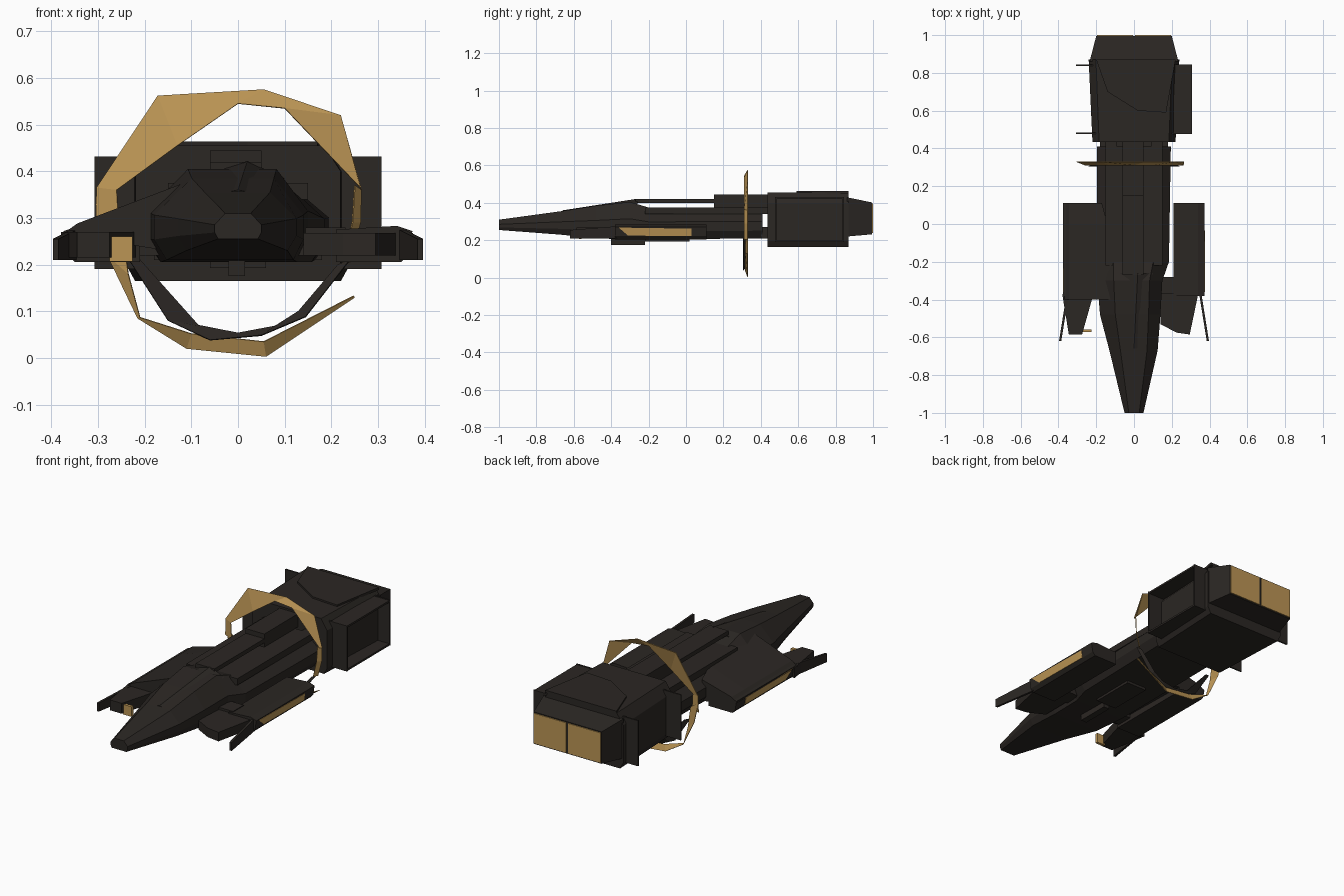
import bpy, bmesh

if "Cube" in bpy.data.objects:
    bpy.data.objects.remove(bpy.data.objects["Cube"])


def material(name, rgb):
    m = bpy.data.materials.new(name)
    m.diffuse_color = (*rgb, 1)
    m.use_nodes = True
    m.node_tree.nodes["Principled BSDF"].inputs["Base Color"].default_value = m.diffuse_color
    return m


DARK = material("dark_metal", (0.024, 0.02, 0.017))
GOLD = material("gold_metal", (0.5, 0.3, 0.09))


def finish(name, bm, mat):
    bmesh.ops.recalc_face_normals(bm, faces=bm.faces)
    me = bpy.data.meshes.new(name)
    bm.to_mesh(me)
    bm.free()
    me.materials.append(mat)
    ob = bpy.data.objects.new(name, me)
    bpy.context.collection.objects.link(ob)
    return ob


def loft(name, rings, mat=DARK):
    """Closed, capped skin through rings of 3D points."""
    bm = bmesh.new()
    vs = [[bm.verts.new(p) for p in r] for r in rings]
    n = len(rings[0])
    for a, b in zip(vs, vs[1:]):
        for i in range(n):
            j = (i + 1) % n
            bm.faces.new((a[i], a[j], b[j], b[i]))
    bm.faces.new(vs[0])
    bm.faces.new(vs[-1])
    return finish(name, bm, mat)


def box(name, x0, x1, y0, y1, z0, z1, mat=DARK):
    ring = [(x0, z0), (x1, z0), (x1, z1), (x0, z1)]
    return loft(name, [[(x, y, z) for x, z in ring] for y in (y0, y1)], mat)


def slab(name, outline, z0, z1, mat=DARK):
    """Plan outline (x, y) extruded in z."""
    return loft(name, [[(x, y, z) for x, y in outline] for z in (z0, z1)], mat)


def band(name, outer, inner, y_out, y_in, mat):
    """Slanted strip between two (x, z) paths."""
    bm = bmesh.new()
    a = [bm.verts.new((x, y_out, z)) for x, z in outer]
    b = [bm.verts.new((x, y_in, z)) for x, z in inner]
    for i in range(len(a) - 1):
        bm.faces.new((a[i], a[i + 1], b[i + 1], b[i]))
    ob = finish(name, bm, mat)
    mod = ob.modifiers.new("thickness", "SOLIDIFY")
    mod.thickness = 0.003
    mod.offset = 0


# Main hull: eight-sided sections (y, left and right half width, bottom, top)
hull = []
for y, wl, wr, zb, zt in [(-1, .05, .05, .255, .31), (-.67, .13, .125, .23, .355),
                          (-.48, .18, .14, .21, .385), (-.3, .195, .15, .205, .405),
                          (-.2, .195, .185, .205, .375), (.41, .195, .195, .21, .375)]:
    h = zt - zb
    half = [(.85, zb), (1, zb + h * .25), (1, zb + h * .55), (.55, zt)]
    ring = [(f * wr, z) for f, z in half] + [(-f * wl, z) for f, z in reversed(half)]
    hull.append([(x, y, z) for x, z in ring])
loft("main_hull", hull)
box("neck", -.18, .18, .40, .45, .21, .27)

# Dorsal spine, cockpit ridge and deck rails
box("dorsal_spine", -.06, .05, -.27, .16, .398, .42)
box("dorsal_box", -.06, .05, .15, .45, .375, .445)
loft("cockpit_ridge", [[(-.05, -.66, .35), (.05, -.66, .35), (0, -.66, .36)],
                       [(-.1, -.26, .385), (.1, -.26, .385), (.02, -.26, .422)]])
for s in (-1, 1):
    x0, x1 = sorted((s * .09, s * .15))
    box("deck_rail", x0, x1, -.22, .44, .34, .375)
box("belly_keel", -.02, .015, -.40, -.22, .175, .22)
box("belly_plate", -.06, .06, -.22, .02, .193, .22)

# Engine block with chamfered corners and tapered front
block = []
for y, w in ((.435, .22), (.87, .24)):
    half = [(w * .92, .165), (w, .20), (w, .40), (w * .84, .455)]
    ring = half + [(-x, z) for x, z in reversed(half)]
    block.append([(x, y, z) for x, z in ring])
loft("engine_block", block)
slab("engine_top_plate", [(-.2, .87), (.22, .87), (.17, .59), (.02, .60), (-.14, .70)], .45, .464)

# Nozzle and glowing rear plates
loft("nozzle", [[(s * w, y, z) for s, z in ((-1, z0), (1, z0), (1, z1), (-1, z1))]
                for y, w, z0, z1 in ((.86, .235, .22, .43), (.995, .2, .232, .402))])
box("rear_plate_left", -.196, -.006, .98, 1.0, .238, .397, GOLD)
box("rear_plate_right", .006, .196, .98, 1.0, .238, .397, GOLD)

# Cross plates beside the engine; the right pair is framed
for s in (-1, 1):
    x0, x1 = sorted((s * .2, s * .308))
    for y in (.48, .84):
        box("engine_fin", x0, x1, y - .004, y + .004, .19, .432)
for z in (.195, .425):
    box("fin_frame", .21, .306, .48, .84, z - .005, z + .005)

# Side pods with gold outer strips, prongs and blades
for s in (-1, 1):
    prof = [(.21, .205), (.35, .205), (.366, .222), (.374, .272), (.34, .283), (.21, .275)]
    loft("side_pod", [[(s * x, y, z) for x, z in prof] for y in (-.38, .11)])
    strip = [(-.36, .268), (.03, .262), (.03, .222), (-.31, .225)]
    loft("pod_gold_strip", [[(s * (x + .16 * (z - .222)), y, z) for y, z in strip]
                            for x in (.35, .368)], GOLD)
    loft("outer_blade", [[(s * (x + d), y, z) for d, z in ((0, .21), (.012, .21), (.012, z1), (0, z1))]
                         for x, y, z1 in ((.345, -.37, .275), (.385, -.62, .255))])
    box("pod_strut", *sorted((s * .12, s * .23)), -.37, -.28, .22, .28)

# Front prongs differ left and right
slab("left_prong", [(-.38, -.37), (-.22, -.39), (-.275, -.585), (-.345, -.585)], .215, .27)
slab("right_prong", [(.34, -.37), (.14, -.36), (.14, -.53), (.225, -.575), (.295, -.585)], .22, .268)
box("gold_sensor", -.276, -.226, -.573, -.558, .207, .26, GOLD)

# Sloping cover over the left pod
loft("left_wing_cover", [[(x, y, z) for x, z in ((-.376, .265), (-.345, .288), (xi, zi), (xi, .22))]
                         for y, xi, zi in ((-.40, -.09, .385), (.0, -.14, .36), (.11, -.17, .335))])

# Broken ring around the hull
band("ring_top", [(-.305, .28), (-.303, .365), (-.172, .562), (.055, .575), (.22, .52), (.265, .36)],
     [(-.255, .27), (-.26, .36), (-.13, .455), (0, .545), (.1, .535), (.262, .365)], .33, .312, GOLD)
band("ring_bottom", [(-.305, .33), (-.28, .22), (-.215, .085), (-.11, .02), (.06, .003), (.25, .13)],
     [(-.25, .29), (-.235, .18), (-.21, .087), (-.1, .052), (.055, .035), (.248, .133)], .33, .318, GOLD)
band("ring_inner_dark", [(-.24, .22), (-.15, .08), (-.06, .038), (.05, .048), (.145, .088), (.24, .21)],
     [(-.21, .21), (-.085, .07), (0, .053), (.08, .068), (.13, .10), (.215, .20)], .305, .318, DARK)
band("ring_side", [(.264, .36), (.262, .29), (.24, .205)], [(.25, .37), (.245, .29), (.225, .205)], .33, .31, GOLD)
